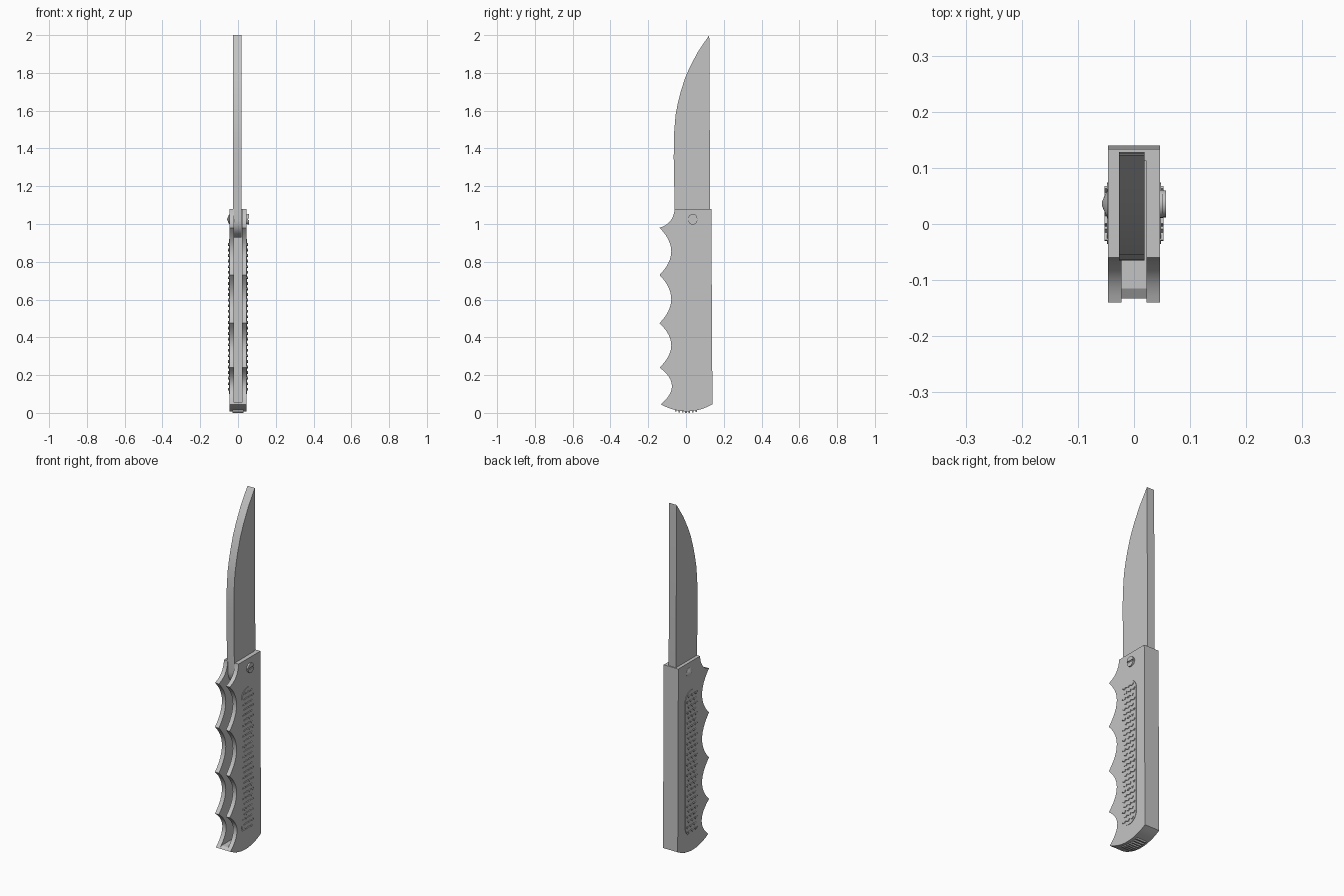
import bpy, bmesh, math
from mathutils import Matrix, Vector

cube = bpy.data.objects.get("Cube")
if cube:
    bpy.data.objects.remove(cube, do_unlink=True)

grey = bpy.data.materials.new("plain_grey")
grey.use_nodes = True
COLOUR = (0.55, 0.55, 0.55, 1)
grey.diffuse_color = COLOUR
grey.node_tree.nodes["Principled BSDF"].inputs["Base Color"].default_value = COLOUR


def finish(name, bm):
    """Turn a bmesh into a shaded, coloured object."""
    bmesh.ops.recalc_face_normals(bm, faces=bm.faces)
    mesh = bpy.data.meshes.new(name)
    bm.to_mesh(mesh)
    bm.free()
    mesh.materials.append(grey)
    obj = bpy.data.objects.new(name, mesh)
    bpy.context.collection.objects.link(obj)
    bpy.ops.object.select_all(action='DESELECT')
    obj.select_set(True)
    bpy.context.view_layer.objects.active = obj
    bpy.ops.object.shade_smooth_by_angle(angle=math.radians(25))
    return obj


def slab(name, outline, x0, x1):
    """Extrude a (y, z) outline from x0 to x1."""
    bm = bmesh.new()
    face = bm.faces.new([bm.verts.new((x0, y, z)) for y, z in outline])
    new = bmesh.ops.extrude_face_region(bm, geom=[face])["geom"]
    verts = [v for v in new if isinstance(v, bmesh.types.BMVert)]
    bmesh.ops.translate(bm, verts=verts, vec=(x1 - x0, 0, 0))
    return finish(name, bm)


def arc(p, q, sag, n=12):
    """Bowed points from p up to, but not including, q."""
    p, q = Vector(p), Vector(q)
    d = (q - p).normalized()
    side = Vector((-d.y, d.x))
    return [tuple(p.lerp(q, i / n) + side * 4 * sag * (i / n) * (1 - i / n))
            for i in range(n)]


def ring(cy, cz, r, a0, a1, n):
    return [(cy + r * math.cos(a0 + (a1 - a0) * i / n),
             cz + r * math.sin(a0 + (a1 - a0) * i / n)) for i in range(n + 1)]


def turned(name, profile, side, cy, cz):
    """Round part on the x axis from (x, radius) steps."""
    bm = bmesh.new()
    rings = [[bm.verts.new((side * x, y, z))
              for y, z in ring(cy, cz, r, 0, 2 * math.pi, 24)[:-1]] for x, r in profile]
    for a, b in zip(rings, rings[1:]):
        for i in range(24):
            j = (i + 1) % 24
            bm.faces.new((a[i], a[j], b[j], b[i]))
    bm.faces.new(rings[0])
    bm.faces.new(rings[-1])
    return finish(name, bm)


# Handle scales with finger grooves
INNER, OUTER = 0.022, 0.046
BUTT_FRONT, BUTT_BACK = (-0.133, 0.045), (0.14, 0.045)
tips = [(-0.14, 0.98), (-0.14, 0.73), (-0.14, 0.475), (-0.14, 0.24), BUTT_FRONT]
outline = arc((-0.06, 1.08), tips[0], 0.022)
for upper, lower in zip(tips, tips[1:]):
    outline += arc(upper, lower, 0.062)
butt = arc(BUTT_FRONT, BUTT_BACK, -0.037)
outline += butt + [BUTT_BACK, (0.134, 1.08)]
slab("left_scale", outline, INNER, OUTER)
slab("right_scale", outline, -OUTER, -INNER)

# Back spine and butt cap closing the folding channel
slab("back_spine", [(0.118, 0.05), BUTT_BACK, (0.134, 1.08), (0.112, 1.08)], -INNER, INNER)
slab("butt_cap", butt + [BUTT_BACK, (0.13, 0.056), (-0.115, 0.056)], -INNER, INNER)

# Raised ridges under the butt
bm = bmesh.new()
for i in range(7):
    y = -0.054 + i * 0.018
    t = (y + 0.133) / 0.273
    z = 0.045 - 0.148 * t * (1 - t)
    bmesh.ops.create_cube(bm, size=1, matrix=Matrix.Translation((0, y, z))
                          @ Matrix.Diagonal((0.06, 0.008, 0.016, 1)))
finish("butt_ridges", bm)

# Blade: straight back, curved front edge, rounded tang
edge = [(-0.06, 1.08), (-0.065, 1.35), (-0.064, 1.47), (-0.055, 1.58), (-0.043, 1.64),
        (-0.028, 1.7), (-0.006, 1.77), (0.02, 1.83), (0.062, 1.91), (0.123, 2.0)]
tang = ring(0.032, 1.02, 0.091, 0, -math.pi, 16)
slab("blade", edge + [(0.128, 1.08)] + tang, -0.027, 0.019)

# Grip pads with staggered texture bumps
PAD_Y, PAD_R, PAD_LOW, PAD_HIGH = 0.019, 0.055, 0.155, 0.865
capsule = (ring(PAD_Y, PAD_HIGH, PAD_R, 0, math.pi, 16)
           + ring(PAD_Y, PAD_LOW, PAD_R, math.pi, 2 * math.pi, 16))
for side, label in ((1, "left"), (-1, "right")):
    slab(label + "_grip_pad", capsule, side * 0.044, side * 0.0485)
    bm = bmesh.new()
    for row in range(27):
        z = 0.125 + row * 0.0295
        for col in range(3):
            y = PAD_Y + (col - 1) * 0.03 + (0.006 if row % 2 else -0.006)
            for bend in (-1, 1):
                place = (Matrix.Translation((side * 0.049, y + bend * 0.006, z))
                         @ Matrix.Rotation(bend * 0.6 + 0.3, 4, 'X')
                         @ Matrix.Diagonal((0.007, 0.014, 0.006, 1)))
                bmesh.ops.create_cube(bm, size=1, matrix=place)
    finish(label + "_grip_bumps", bm)

# Pivot: slotted screw on one side, domed rivet on the other
PY, PZ = 0.036, 1.025
turned("pivot_screw", [(0.04, 0.025), (0.052, 0.025)], 1, PY, PZ)
half = ring(PY, PZ + 0.004, 0.024, 0, math.pi, 12)
slab("screw_head_upper", half, 0.05, 0.057)
slab("screw_head_lower", [(y, 2 * PZ - z) for y, z in half], 0.05, 0.057)
turned("pivot_rivet", [(0.04, 0.026), (0.047, 0.026), (0.057, 0.004)], -1, PY, PZ)
